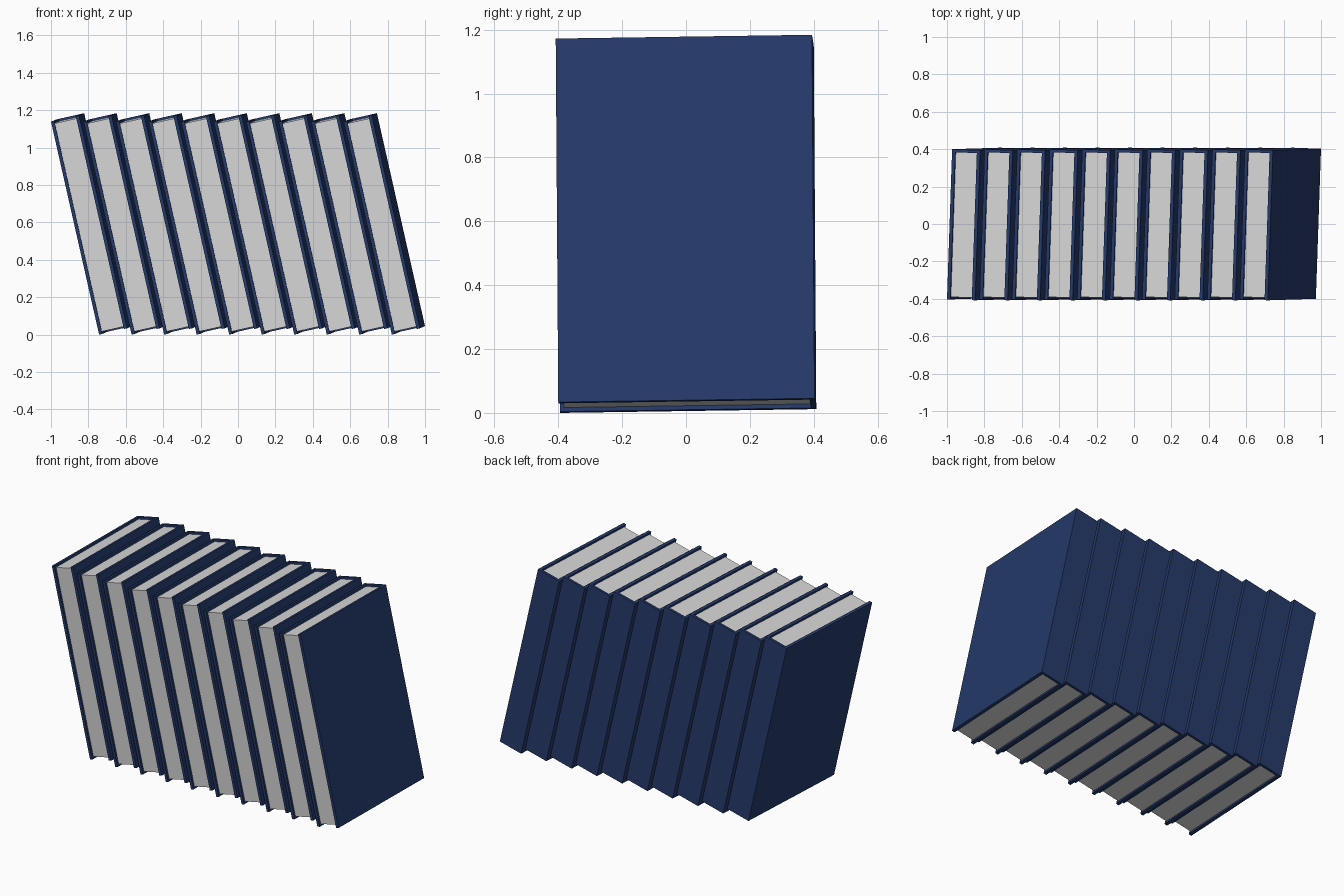
import bpy, bmesh
from mathutils import Matrix, Vector

if "Cube" in bpy.data.objects:
    bpy.data.objects.remove(bpy.data.objects["Cube"])

COUNT, STEP = 10, 0.1739          # books in the row and their spacing
T, D, H = 0.154, 0.803, 1.167     # thickness, depth, height
BOARD, SPINE = 0.018, 0.016       # cover board and spine thickness
INSET = 0.013                     # pages set back from the cover edges


def material(name, rgb):
    m = bpy.data.materials.new(name)
    m.diffuse_color = (*rgb, 1)
    m.use_nodes = True
    m.node_tree.nodes["Principled BSDF"].inputs["Base Color"].default_value = m.diffuse_color
    return m


navy = material("navy cover", (0.018, 0.042, 0.145))
paper = material("light grey paper", (0.68, 0.68, 0.68))


def prism(name, outline, height, mat):
    """Extrude an xy outline to a solid centred on z = 0."""
    bm = bmesh.new()
    face = bm.faces.new([bm.verts.new((x, y, -height / 2)) for x, y in outline])
    ext = bmesh.ops.extrude_face_region(bm, geom=[face])
    verts = [g for g in ext["geom"] if isinstance(g, bmesh.types.BMVert)]
    bmesh.ops.translate(bm, verts=verts, vec=(0, 0, height))
    bmesh.ops.recalc_face_normals(bm, faces=bm.faces)
    mesh = bpy.data.meshes.new(name)
    bm.to_mesh(mesh)
    bm.free()
    mesh.materials.append(mat)
    return mesh


# Cover: U-shaped outline, two boards joined by the spine at the back
a, b, y0, y1 = T / 2, T / 2 - BOARD, -D / 2, D / 2
cover = prism("book_cover", [(-a, y0), (-b, y0), (-b, y1 - SPINE), (b, y1 - SPINE),
                             (b, y0), (a, y0), (a, y1), (-a, y1)], H, navy)
# Page block between the boards
pages = prism("book_pages", [(-b, y0 + INSET), (b, y0 + INSET),
                             (b, y1 - SPINE), (-b, y1 - SPINE)], H - 2 * INSET, paper)

# Leaning orientation, with a very slight turn
d = Vector((0.034, 1, 0.0147)).normalized()
u = Vector((-0.22, 0, 0.9755))
u = (u - d * u.dot(d)).normalized()
t = d.cross(u)
lean = Matrix((t, d, u)).transposed()
lift = -min((lean @ v.co).z for v in cover.vertices)

# Row of books
for i in range(COUNT):
    pos = Vector(((i - (COUNT - 1) / 2) * STEP, 0, lift))
    for mesh in (cover, pages):
        ob = bpy.data.objects.new(f"{mesh.name}_{i + 1}", mesh)
        ob.matrix_world = Matrix.Translation(pos) @ lean.to_4x4()
        bpy.context.collection.objects.link(ob)
